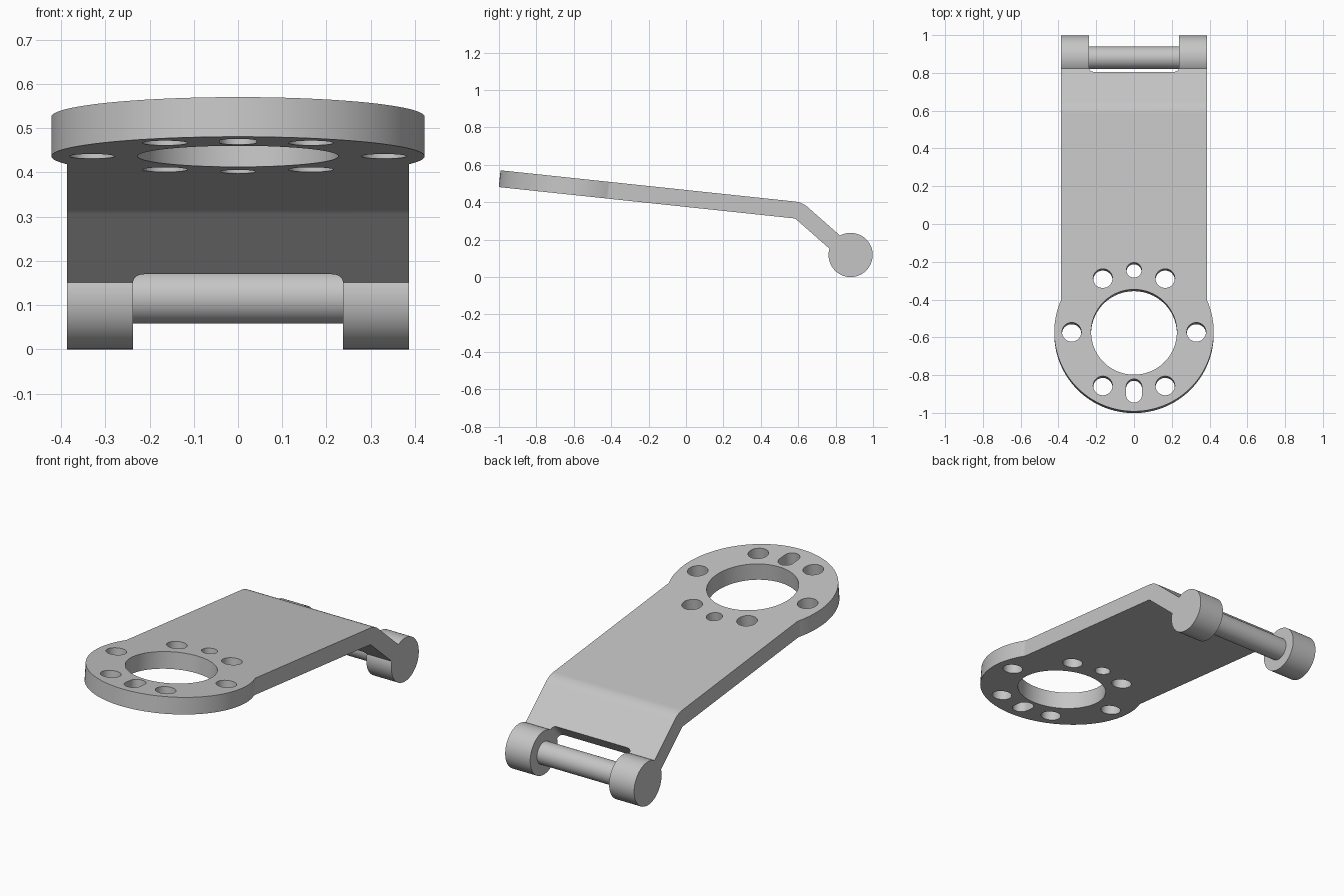
import bpy, bmesh
from math import sin, cos, pi, radians, atan, asin
from mathutils import Vector

cube = bpy.data.objects.get("Cube")
if cube:
    bpy.data.objects.remove(cube, do_unlink=True)

# Main dimensions
THICK = 0.09
HALF_W = 0.387            # half width of the arm
SLOT_W = 0.237            # half width of the end notch
RING_R = 0.422
HOLE_CIRCLE = 0.33
ORIGIN = Vector((0, -0.572, 0.526))   # ring centre on the top face
TILT = atan(0.106)
BEND = radians(35.3)
BEND_R = 0.12             # outer bend radius
BEND_START = 1.162
BEND_END = BEND_START + BEND_R * BEND
NOTCH, LEG_END = 1.443, 1.543
PIN_Y, PIN_Z = 0.88, 0.118

steel = bpy.data.materials.new("grey_steel")
steel.use_nodes = True
GREY = (0.56, 0.56, 0.56, 1)
steel.diffuse_color = GREY
steel.node_tree.nodes["Principled BSDF"].inputs["Base Color"].default_value = GREY


def arc(cx, cy, r, a0, a1, n):
    return [(cx + r * cos(a0 + (a1 - a0) * i / n),
             cy + r * sin(a0 + (a1 - a0) * i / n)) for i in range(n + 1)]


def circle(cx, cy, r, n=48):
    return arc(cx, cy, r, 0, 2 * pi, n)[:-1]


def smooth(obj):
    bpy.ops.object.select_all(action='DESELECT')
    obj.select_set(True)
    bpy.context.view_layer.objects.active = obj
    bpy.ops.object.shade_smooth_by_angle(angle=radians(30))


def flat_blank(loops):
    """Fill the outline minus its holes and give it thickness."""
    curve = bpy.data.curves.new("blank", 'CURVE')
    curve.dimensions = '2D'
    curve.fill_mode = 'BOTH'
    curve.extrude = THICK / 2
    for pts in loops:
        spline = curve.splines.new('POLY')
        spline.points.add(len(pts) - 1)
        for p, (x, y) in zip(spline.points, pts):
            p.co = (x, y, 0, 1)
        spline.use_cyclic_u = True
    helper = bpy.data.objects.new("blank", curve)
    bpy.context.collection.objects.link(helper)
    graph = bpy.context.evaluated_depsgraph_get()
    mesh = bpy.data.meshes.new_from_object(helper.evaluated_get(graph))
    bpy.data.objects.remove(helper, do_unlink=True)
    return mesh


def fold(co):
    """Move a point of the flat blank to its place on the bent plate."""
    s, t = co.y, co.z - THICK / 2
    along = min(max(s, BEND_START), BEND_END)
    angle = TILT + (along - BEND_START) / BEND_R
    base = ORIGIN + Vector((0, cos(TILT), -sin(TILT))) * BEND_START
    centre = base - Vector((0, sin(TILT), cos(TILT))) * BEND_R
    normal = Vector((0, sin(angle), cos(angle)))
    forward = Vector((0, cos(angle), -sin(angle)))
    return (centre + normal * (BEND_R + t) + forward * (s - along)
            + Vector((co.x, 0, 0)))


# Outline: round ring end, straight arm, notched far end
join = asin((RING_R ** 2 - HALF_W ** 2) ** 0.5 / RING_R)
fillet = 0.025
outline = arc(0, 0, RING_R, join, -pi - join, 128)
outline += [(-HALF_W, LEG_END), (-SLOT_W, LEG_END)]
outline += arc(-SLOT_W + fillet, NOTCH + fillet, fillet, pi, 1.5 * pi, 8)
outline += arc(SLOT_W - fillet, NOTCH + fillet, fillet, 1.5 * pi, 2 * pi, 8)
outline += [(SLOT_W, LEG_END), (HALF_W, LEG_END)]

# Holes: large bore, six bolt holes, one small hole and one slot
loops = [outline, circle(0, 0, 0.227, 96)]
for i in range(6):
    a = i * pi / 3
    loops.append(circle(HOLE_CIRCLE * cos(a), HOLE_CIRCLE * sin(a), 0.051))
loops.append(circle(0, HOLE_CIRCLE, 0.04))
loops.append(arc(0, -0.292, 0.042, 0, pi, 20)
             + arc(0, -0.334, 0.042, pi, 2 * pi, 20))

# Bent plate
mesh = flat_blank(loops)
mesh.name = "bent_plate"
bm = bmesh.new()
bm.from_mesh(mesh)
bmesh.ops.remove_doubles(bm, verts=bm.verts, dist=0.0001)
STEPS = 8
for i in range(STEPS + 1):
    s = BEND_START + (BEND_END - BEND_START) * i / STEPS
    bmesh.ops.bisect_plane(bm, geom=bm.verts[:] + bm.edges[:] + bm.faces[:],
                           dist=0.00001, plane_co=(0, s, 0), plane_no=(0, 1, 0))
for v in bm.verts:
    v.co = fold(v.co)
bmesh.ops.recalc_face_normals(bm, faces=bm.faces)
bm.to_mesh(mesh)
bm.free()
mesh.materials.clear()
mesh.materials.append(steel)
plate = bpy.data.objects.new("bent_plate", mesh)
bpy.context.collection.objects.link(plate)
smooth(plate)
weighted = plate.modifiers.new("flat_shading", 'WEIGHTED_NORMAL')
weighted.keep_sharp = True


def cross_cylinder(name, x, radius, length):
    bpy.ops.mesh.primitive_cylinder_add(vertices=96, radius=radius, depth=length,
                                        location=(x, PIN_Y, PIN_Z),
                                        rotation=(0, pi / 2, 0))
    obj = bpy.context.object
    obj.name = name
    obj.data.materials.append(steel)
    smooth(obj)


# Hinge barrels on both legs and the pin through them
for side, name in ((1, "left_barrel"), (-1, "right_barrel")):
    cross_cylinder(name, side * (HALF_W + SLOT_W) / 2, 0.118, HALF_W - SLOT_W)
cross_cylinder("hinge_pin", 0, 0.06, 2 * HALF_W)
